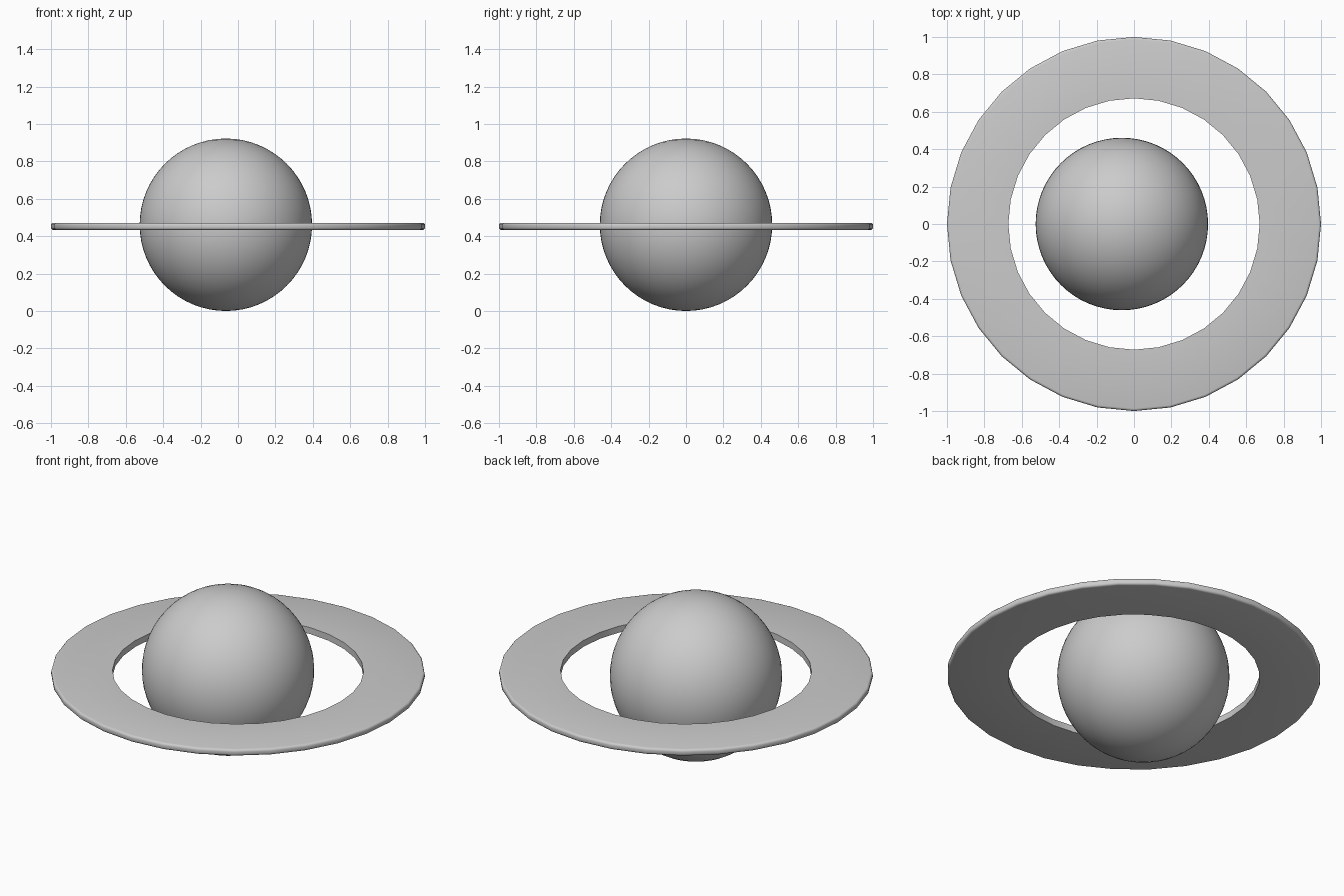
import bpy, bmesh, math

if "Cube" in bpy.data.objects:
    bpy.data.objects.remove(bpy.data.objects["Cube"])

# Planet ball
bpy.ops.mesh.primitive_uv_sphere_add(segments=64, ring_count=32, radius=0.461,
                                     location=(-0.065, 0, 0.461))
ball = bpy.context.object
ball.name = "planet_ball"
bpy.ops.object.shade_smooth()

# Flat ring: 32-sided lathe, rounded outer rim, square inner edge
SIDES, INNER, OUTER, HALF, ROUND = 32, 0.672, 1.0, 0.019, 0.013
profile = [(INNER, -HALF)]
for sign, angles in ((-1, (-90, -60, -30, 0)), (1, (0, 30, 60, 90))):
    for a in angles:
        a = math.radians(a)
        profile.append((OUTER - ROUND + ROUND * math.cos(a),
                        sign * (HALF - ROUND) + ROUND * math.sin(a)))
profile.append((INNER, HALF))

bm = bmesh.new()
loops = []
for i in range(SIDES):
    t = 2 * math.pi * i / SIDES
    loops.append([bm.verts.new((r * math.cos(t), r * math.sin(t), z)) for r, z in profile])
n = len(profile)
for i in range(SIDES):
    a, b = loops[i], loops[(i + 1) % SIDES]
    for j in range(n):
        k = (j + 1) % n
        bm.faces.new((a[j], b[j], b[k], a[k]))
bmesh.ops.recalc_face_normals(bm, faces=bm.faces)
mesh = bpy.data.meshes.new("planet_ring")
bm.to_mesh(mesh)
bm.free()
ring = bpy.data.objects.new("planet_ring", mesh)
ring.location.z = 0.452
bpy.context.collection.objects.link(ring)

bpy.ops.object.select_all(action='DESELECT')
ring.select_set(True)
bpy.context.view_layer.objects.active = ring
bpy.ops.object.shade_smooth_by_angle(angle=math.radians(40))
